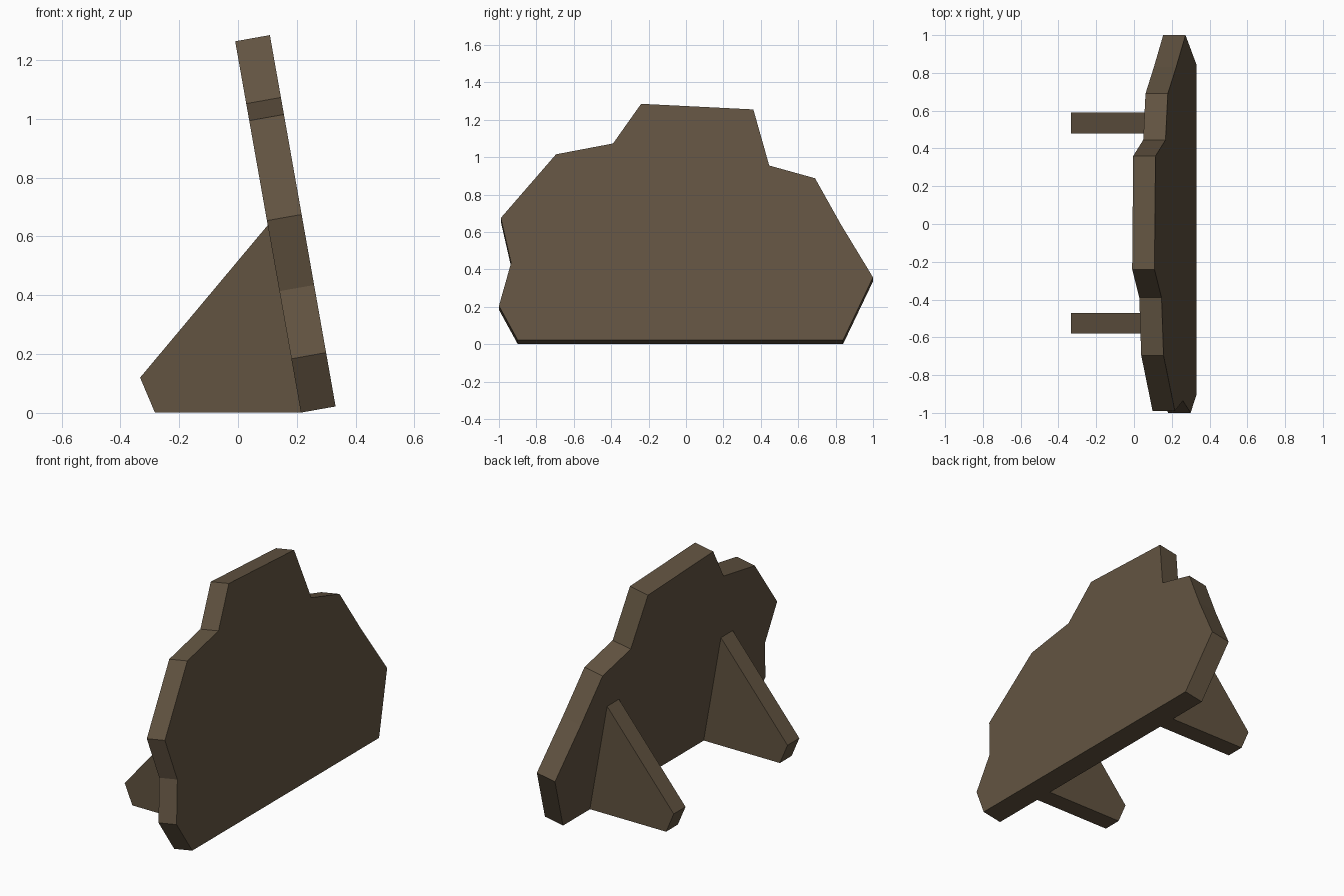
import bpy
import bmesh
from mathutils import Vector

cube = bpy.data.objects.get("Cube")
if cube:
    bpy.data.objects.remove(cube, do_unlink=True)

wood = bpy.data.materials.new("dark brown wood")
wood.use_nodes = True
colour = (0.122, 0.088, 0.053, 1)
wood.diffuse_color = colour
wood.node_tree.nodes["Principled BSDF"].inputs["Base Color"].default_value = colour


def extrude_profile(name, points, offset):
    """Make a flat-faced solid by sweeping a closed outline along an offset."""
    bm = bmesh.new()
    face = bm.faces.new([bm.verts.new(p) for p in points])
    swept = bmesh.ops.extrude_face_region(bm, geom=[face], use_keep_orig=True)
    moved = [v for v in swept["geom"] if isinstance(v, bmesh.types.BMVert)]
    bmesh.ops.translate(bm, verts=moved, vec=offset)
    bmesh.ops.recalc_face_normals(bm, faces=bm.faces[:])
    mesh = bpy.data.meshes.new(name)
    bm.to_mesh(mesh)
    bm.free()
    mesh.materials.append(wood)
    obj = bpy.data.objects.new(name, mesh)
    bpy.context.collection.objects.link(obj)
    return obj


# Leaning board: outline as (y, z) on its +x face, sheared back as it rises
outline = [(-0.9, 0.022), (-1, 0.205), (-0.935, 0.435), (-0.99, 0.675),
           (-0.695, 1.015), (-0.39, 1.073), (-0.24, 1.285), (0.36, 1.255),
           (0.445, 0.955), (0.69, 0.887), (0.83, 0.637), (1, 0.357),
           (0.84, 0.022)]
lean = 0.177
board_face = [Vector((0.332 - lean * (z - 0.022), y, z)) for y, z in outline]
extrude_profile("board", board_face, Vector((-0.118, 0, -0.021)))

# Two wedge supports behind the board
wedge = [(0.105, 0.643), (-0.333, 0.12), (-0.283, 0.002), (0.22, 0.002)]
for name, y in (("front_support", -0.58), ("rear_support", 0.48)):
    extrude_profile(name, [Vector((x, y, z)) for x, z in wedge],
                    Vector((0, 0.11, 0)))
